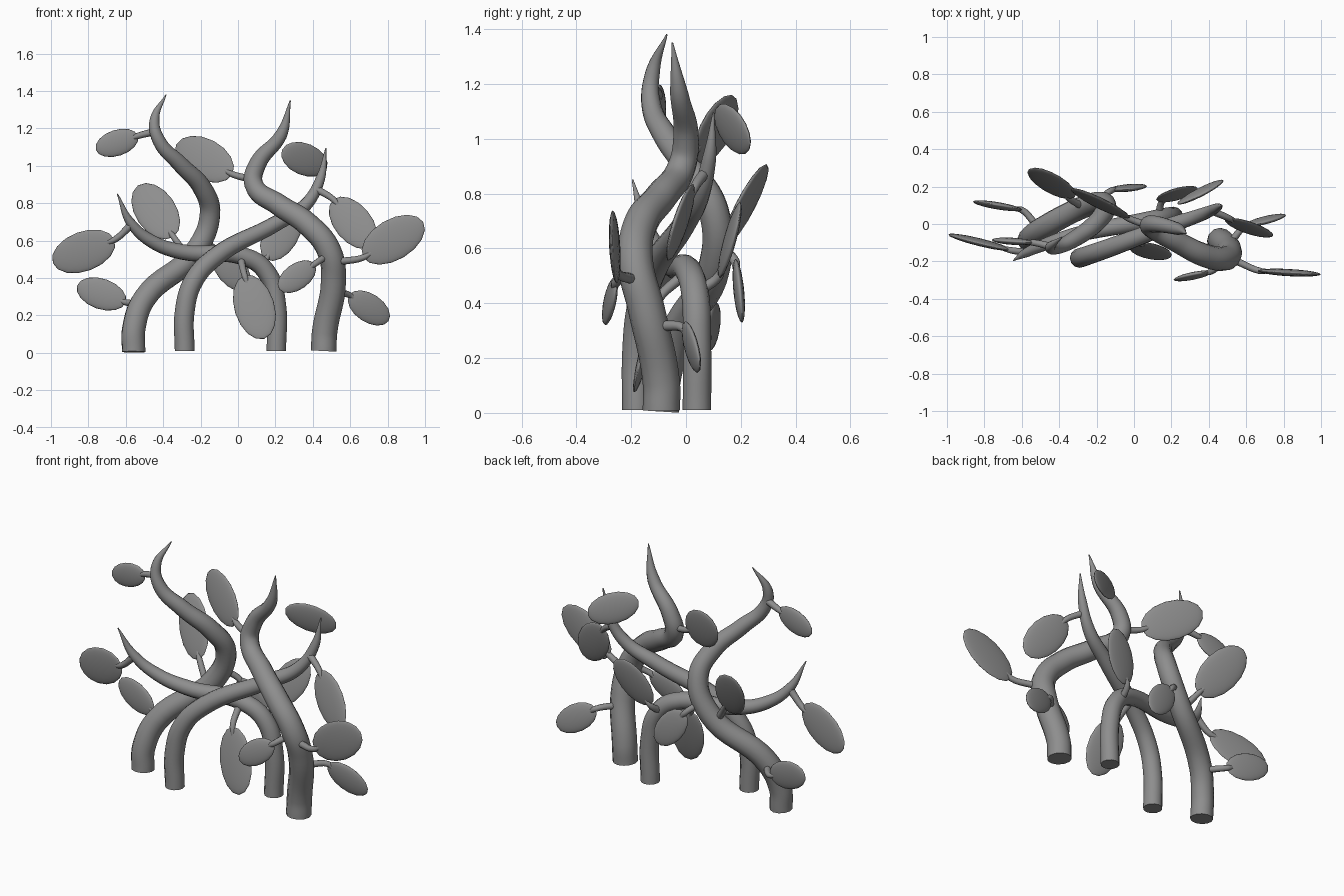
import bpy
from mathutils import Vector, Matrix

if "Cube" in bpy.data.objects:
    bpy.data.objects.remove(bpy.data.objects["Cube"])

centre_line = []  # sampled stem centres, used to root the leaf stalks
grey = bpy.data.materials.new("dark_grey")
grey.diffuse_color = (.27, .27, .27, 1)
grey.use_nodes = True
grey.node_tree.nodes["Principled BSDF"].inputs["Base Color"].default_value = grey.diffuse_color


def tube(name, pts, radii, res, sides):
    """Smooth tapered tube through the points, turned into a mesh."""
    cu = bpy.data.curves.new(name, 'CURVE')
    cu.dimensions = '3D'
    cu.bevel_depth = 1.0
    cu.bevel_resolution = sides
    cu.resolution_u = res
    cu.use_fill_caps = True
    cu.materials.append(grey)
    sp = cu.splines.new('BEZIER')
    sp.radius_interpolation = 'LINEAR'
    sp.bezier_points.add(len(pts) - 1)
    for bp, co, r in zip(sp.bezier_points, pts, radii):
        bp.co = co
        bp.radius = r
        bp.handle_left_type = bp.handle_right_type = 'AUTO'
    ob = bpy.data.objects.new(name, cu)
    bpy.context.collection.objects.link(ob)
    bpy.ops.object.select_all(action='DESELECT')
    ob.select_set(True)
    bpy.context.view_layer.objects.active = ob
    bpy.ops.object.convert(target='MESH')
    bpy.ops.object.shade_smooth_by_angle(angle=0.8)


def stem(name, r0, *path):
    """Stem that keeps its girth low down and narrows to a point."""
    pts = [Vector(p) for p in path]
    run = [0.0]
    for a, b in zip(pts, pts[1:]):
        run.append(run[-1] + (b - a).length)
        centre_line.extend(a.lerp(b, k / 8) for k in range(8))
    radii = [max(.003, r0 * (1 - (s / run[-1]) ** 2.5) ** .55) for s in run]
    tube(name, pts, radii, 8, 4)


def leaf(name, base, tip, stalk=True):
    """Lens-shaped leaf facing the front, with a stalk from the nearest stem."""
    base, tip = Vector(base), Vector(tip)
    axis = tip - base
    half = axis.length / 2
    ax = axis.normalized()
    n = Vector((0, -1, 0))
    n = (n - ax * n.dot(ax)).normalized()
    rot = Matrix((ax, n.cross(ax), n)).transposed().to_4x4()
    bpy.ops.mesh.primitive_uv_sphere_add(segments=16, ring_count=10, radius=1)
    ob = bpy.context.object
    ob.name = name
    ob.data.materials.append(grey)
    ob.matrix_world = (Matrix.Translation((base + tip) / 2) @ rot
                       @ Matrix.Diagonal((half, half * .585, .019, 1)))
    bpy.ops.object.shade_smooth()
    if stalk:  # it runs a little way into the blade
        root = min(centre_line, key=lambda p: (p - base + ax * .05).length)
        mid = (root + base) / 2 - ax * .012
        tube(name + "_stalk", [root, mid, base, base + axis * .15],
             [.021, .019, .017, .012], 4, 2)


# Four twisting stems
stem("left_stem", .063, (-.558, -.088, .005), (-.557, -.08, .13), (-.5, -.03, .29),
     (-.23, .105, .54), (-.15, .1, .74), (-.19, .02, .88), (-.31, -.075, 1.01),
     (-.42, -.128, 1.13), (-.447, -.122, 1.24), (-.385, -.07, 1.38))
stem("front_stem", .053, (-.285, -.18, .01), (-.285, -.18, .22), (-.24, -.165, .38),
     (-.125, -.125, .51), (.2, -.005, .69), (.36, .05, .79), (.44, .085, .93),
     (.47, .1, 1.095))
stem("back_stem", .052, (.205, .04, .01), (.205, .04, .26), (.16, .035, .42),
     (.06, .015, .505), (-.3, -.055, .54), (-.45, -.1, .59), (-.57, -.15, .69),
     (-.645, -.195, .85))
stem("right_stem", .068, (.458, -.09, .01), (.463, -.09, .11), (.51, -.145, .38),
     (.485, -.185, .55), (.37, -.165, .69), (.22, -.09, .79), (.085, -.015, .9),
     (.105, 0, 1.01), (.23, -.025, 1.165), (.28, -.05, 1.35))

# Leaf that rests against the stem tips without a visible stalk
leaf("resting_leaf", (.475, .235, .985), (.235, .105, 1.085), False)

# Stalked leaves: base and tip of each blade
for i, (base, tip) in enumerate([
        ((-.535, -.1, 1.16), (-.76, -.085, 1.085)),
        ((-.03, .03, .955), (-.33, .19, 1.115)),
        ((-.6, .075, .27), (-.86, .12, .36)),
        ((.51, .03, .82), (.72, -.07, .57)),
        ((.67, -.25, .51), (.99, -.27, .70)),
        ((.595, -.01, .31), (.805, .05, .17)),
        ((.41, -.255, .475), (.22, -.3, .34)),
        ((.035, -.1, .415), (.14, -.19, .075)),
        ((-.12, .18, .55), (.05, .205, .34)),
        ((-.66, -.14, .605), (-.99, -.055, .48)),
        ((.15, .12, .5), (.31, .2, .76)),
        ((-.345, .135, .62), (-.535, .3, .895))], 1):
    leaf(f"leaf_{i}", base, tip)
